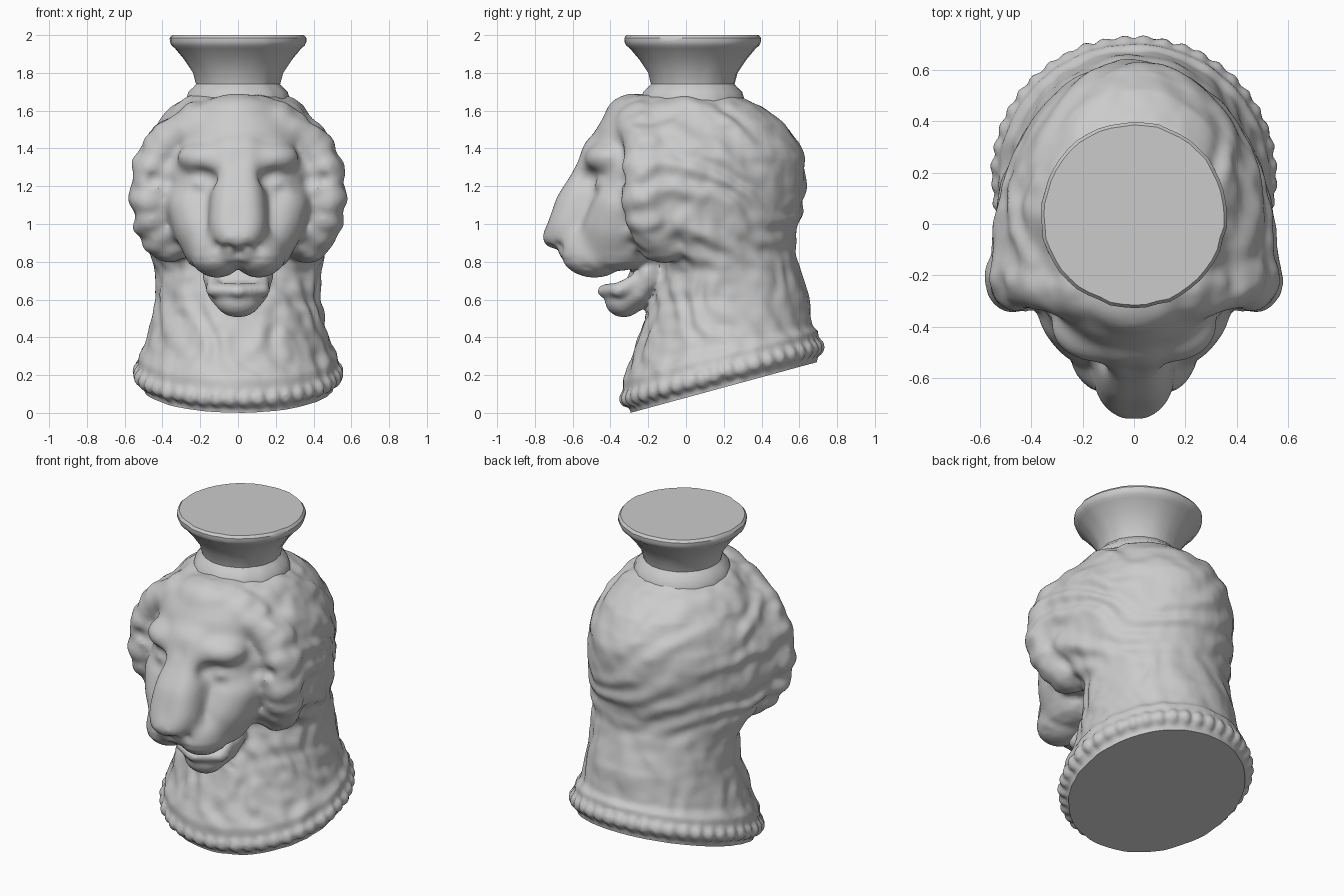
import bpy, bmesh, math, random
from mathutils import Matrix, Vector, noise

if "Cube" in bpy.data.objects:
    bpy.data.objects.remove(bpy.data.objects["Cube"])

random.seed(4)
SLOPE = 0.272                      # tilt of the cut base
def base_z(y):
    return SLOPE * (y + 0.295)

def ramp(v, a, b):
    t = min(1, max(0, (v - a) / (b - a)))
    return t * t * (3 - 2 * t)

def new_object(name, bm):
    me = bpy.data.meshes.new(name)
    bmesh.ops.recalc_face_normals(bm, faces=bm.faces)
    bm.to_mesh(me)
    bm.free()
    ob = bpy.data.objects.new(name, me)
    bpy.context.collection.objects.link(ob)
    return ob

def make_active(ob):
    bpy.ops.object.select_all(action='DESELECT')
    bpy.context.view_layer.objects.active = ob
    ob.select_set(True)

def loft(bm, rings, n=64):
    """ring: z, half width, y of widest point, front y, back y, tilt"""
    prev = None
    loops = []
    for z, w, yw, yf, yb, tilt in rings:
        loop = []
        for i in range(n):
            a = 2 * math.pi * i / n
            s = math.sin(a)
            y = yw + s * ((yb - yw) if s > 0 else (yw - yf))
            loop.append(bm.verts.new((w * math.cos(a), y, z + tilt * (y - 0.2))))
        if prev:
            for i in range(n):
                bm.faces.new((prev[i], prev[(i + 1) % n], loop[(i + 1) % n], loop[i]))
        prev = loop
        loops.append(loop)
    bm.faces.new(loops[0])
    bm.faces.new(loops[-1])

def blob(bm, c, r, mirror=False, sub=3, tilt=0):
    for side in ((1, -1) if mirror else (1,)):
        m = (Matrix.Translation((side * c[0], c[1], c[2]))
             @ Matrix.Rotation(side * tilt, 4, 'Y') @ Matrix.Diagonal((*r, 1)))
        bmesh.ops.create_icosphere(bm, subdivisions=sub, radius=1, matrix=m)

def chain(bm, pts, steps=6, mirror=False):
    """pts: x, y, z, rx, ry, rz ; overlapping ellipsoids along a path"""
    for a, b in zip(pts, pts[1:]):
        for k in range(steps + 1):
            p = [u + (v - u) * k / steps for u, v in zip(a, b)]
            blob(bm, p[:3], p[3:], mirror)

bm = bmesh.new()
# neck and back of the head
loft(bm, [
    (0.07, .50, .2, -.285, .69, .272), (0.15, .505, .2, -.295, .695, .272),
    (0.22, .53, .19, -.335, .70, .265), (0.31, .525, .19, -.335, .70, .25),
    (0.36, .49, .19, -.30, .67, .21),
    (0.46, .465, .2, -.25, .66, .12), (0.60, .435, .2, -.195, .65, .05),
    (0.75, .435, .18, -.145, .605, 0), (0.85, .465, .1, -.15, .58, 0),
    (0.94, .515, .0, -.2, .58, 0), (1.05, .535, -.08, -.28, .615, 0),
    (1.2, .55, -.13, -.33, .635, 0), (1.35, .535, -.13, -.36, .628, 0),
    (1.43, .49, -.1, -.37, .60, 0), (1.53, .43, -.04, -.37, .525, 0),
    (1.62, .34, .02, -.33, .40, 0), (1.68, .25, .03, -.22, .28, 0)])
# skull, forehead and top tuft
blob(bm, (0, -.2, 1.18), (.41, .30, .42))
blob(bm, (0, -.2, 1.45), (.34, .29, .2))
blob(bm, (0, -.25, 1.575), (.2, .185, .125))
# brows, eyes, cheeks
blob(bm, (.14, -.40, 1.34), (.19, .145, .1), True, tilt=-.1)
blob(bm, (.21, -.40, 1.215), (.09, .08, .045), True, tilt=.15)
chain(bm, [(.21, -.34, 1.1, .17, .16, .12), (.19, -.35, .98, .16, .20, .13),
           (.15, -.37, .87, .14, .20, .12)], 4, True)
# broad nose bridge and nose
chain(bm, [(.04, -.43, 1.37, .11, .13, .12), (.04, -.48, 1.22, .10, .14, .12),
           (.045, -.56, 1.1, .11, .14, .12), (.05, -.61, .985, .11, .13, .1),
           (.04, -.645, .93, .095, .115, .075)], 5, True)
# upper lip lobes
blob(bm, (.11, -.485, .85), (.145, .18, .135), True)
blob(bm, (0, -.52, .86), (.15, .17, .1))
# lower jaw
chain(bm, [(0, -.20, .73, .19, .095, .12), (0, -.25, .64, .165, .085, .09),
           (0, -.33, .595, .12, .10, .09)])
chain(bm, [(.135, -.24, .71, .03, .055, .035), (.12, -.35, .65, .05, .055, .04),
           (0, -.41, .645, .06, .06, .04)], mirror=True)
# mane ruff of uneven curls around the face
ruff = [(.37, -.12, .90), (.425, -.16, .95), (.455, -.20, 1.03), (.475, -.215, 1.12),
        (.475, -.21, 1.21), (.46, -.21, 1.3), (.43, -.2, 1.385), (.37, -.21, 1.44),
        (.30, -.23, 1.50), (.22, -.24, 1.55), (.12, -.26, 1.58)]
for k, c in enumerate(ruff):
    t = k / 10
    blob(bm, c, (.108 - .02 * t, .125 + .01 * (k % 2), .11 - .015 * t), True)
for k in range(22):
    c = ruff[k % 11]
    j = [random.uniform(-.025, .025) for _ in range(3)]
    blob(bm, (c[0] + j[0] - .035, c[1] + j[1], c[2] + j[2]), (.10, .125, .075), True, 2, j[0] * 20)
# beads of the border
for i in range(44):
    a = 2 * math.pi * (i + .5) / 44
    y = .19 + .505 * math.sin(a)
    blob(bm, (.52 * math.cos(a), y, base_z(y) + .08), (.043, .043, .05), sub=2)

body = new_object("lion_head_and_neck", bm)
make_active(body)
m = body.modifiers.new("union", 'REMESH')
m.mode = 'VOXEL'
m.voxel_size = 0.014
m = body.modifiers.new("soften", 'SMOOTH')
m.factor = .5
m.iterations = 4
for name in ("union", "soften"):
    bpy.ops.object.modifier_apply(modifier=name)

bm = bmesh.new()
bm.from_mesh(body.data)
# melt the facial masses into one another, the ruff a little less
face = [v for v in bm.verts if v.co.y < -.27 and v.co.z > .8 and abs(v.co.x) < .42]
ruff_verts = [v for v in bm.verts if v.co.y < .05 and v.co.z > .84]
for verts, count in ((face, 20), (ruff_verts, 10)):
    for _ in range(count):
        bmesh.ops.smooth_vert(bm, verts=verts, factor=.5,
                              use_axis_x=True, use_axis_y=True, use_axis_z=True)
bm.normal_update()

# carve locks of hair and facial creases (negative depth raises)
dents = [((.19, -.48, 1.265), .05, .016), ((.12, -.52, 1.24), .05, .028),
         ((.22, -.45, 1.165), .04, .012), ((.2, -.47, 1.215), .04, -.012),
         ((0, -.69, .83), .035, .026), ((.05, -.71, .865), .028, .022),
         ((0, -.64, .77), .035, .02), ((.12, -.68, .875), .03, .02),
         ((0, -.74, .92), .06, -.01), ((0, -.54, 1.33), .05, .012),
         ((.45, -.33, 1.235), .035, .022), ((.38, -.36, 1.23), .035, .022)]
moves = []
for v in bm.verts:
    p = v.co
    q = Vector((abs(p.x), p.y, p.z))
    d = 0
    for c, r, depth in dents:
        d -= depth * math.exp(-(q - Vector(c)).length_squared / (r * r))
    n1 = noise.noise(p * 4)
    # swept-back locks on the head, hanging locks on the neck
    head = 40 * (p.z + .35 * (p.y - .1) ** 2) + 9 * p.y + 4 * n1 + 14 * p.x * ramp(p.y, .1, .5)
    neck = 16 * math.atan2(p.x, .2 - p.y) + 10 * p.z + 5 * n1
    w = ramp(p.z, .7, .92)
    wave = w * math.sin(head) + (1 - w) * .7 * math.sin(neck)
    amp = .009 - .004 * ramp(p.y, .1, .5)
    amp *= ramp(p.y, -.36, -.22) + .6 * (1 - w) * (1 - ramp(p.y, -.36, -.22))
    if p.y < -.2 and .5 < p.z < .82 and abs(p.x) < .21:
        amp = 0        # keep the jaw clean
    amp *= .35 + .65 * ramp(p.z - base_z(p.y), .12, .26)
    moves.append(v.normal * (d + amp * (wave + .9 * noise.noise(p * 13))))
for v, mv in zip(bm.verts, moves):
    v.co += mv
# flat tilted base
res = bmesh.ops.bisect_plane(bm, geom=bm.verts[:] + bm.edges[:] + bm.faces[:],
                             plane_co=(0, -.295, 0), plane_no=(0, -SLOPE, 1), clear_inner=True)
cut = [e for e in res['geom_cut'] if isinstance(e, bmesh.types.BMEdge)]
bmesh.ops.holes_fill(bm, edges=cut, sides=0)
bm.to_mesh(body.data)
bm.free()

# flared spout with collar, slightly hand-worked
bm = bmesh.new()
spout_profile = [(1.60, .29), (1.66, .275), (1.70, .262), (1.725, .235), (1.74, .222),
                 (1.80, .238), (1.87, .285), (1.93, .335), (1.945, .353), (1.965, .362),
                 (1.985, .362), (2.0, .35)]
loft(bm, [(z, r, .035, .035 - r, .035 + r, 0) for z, r in spout_profile], 48)
for v in bm.verts:
    a = math.atan2(v.co.x, v.co.y - .035)
    k = 1 + .025 * noise.noise(Vector((6 * math.cos(a), 6 * math.sin(a), v.co.z * 3)))
    v.co.x *= k
    v.co.y = .035 + (v.co.y - .035) * k
spout = new_object("flared_spout", bm)
for ob in (body, spout):
    make_active(ob)
    bpy.ops.object.shade_smooth_by_angle(angle=math.radians(38))
